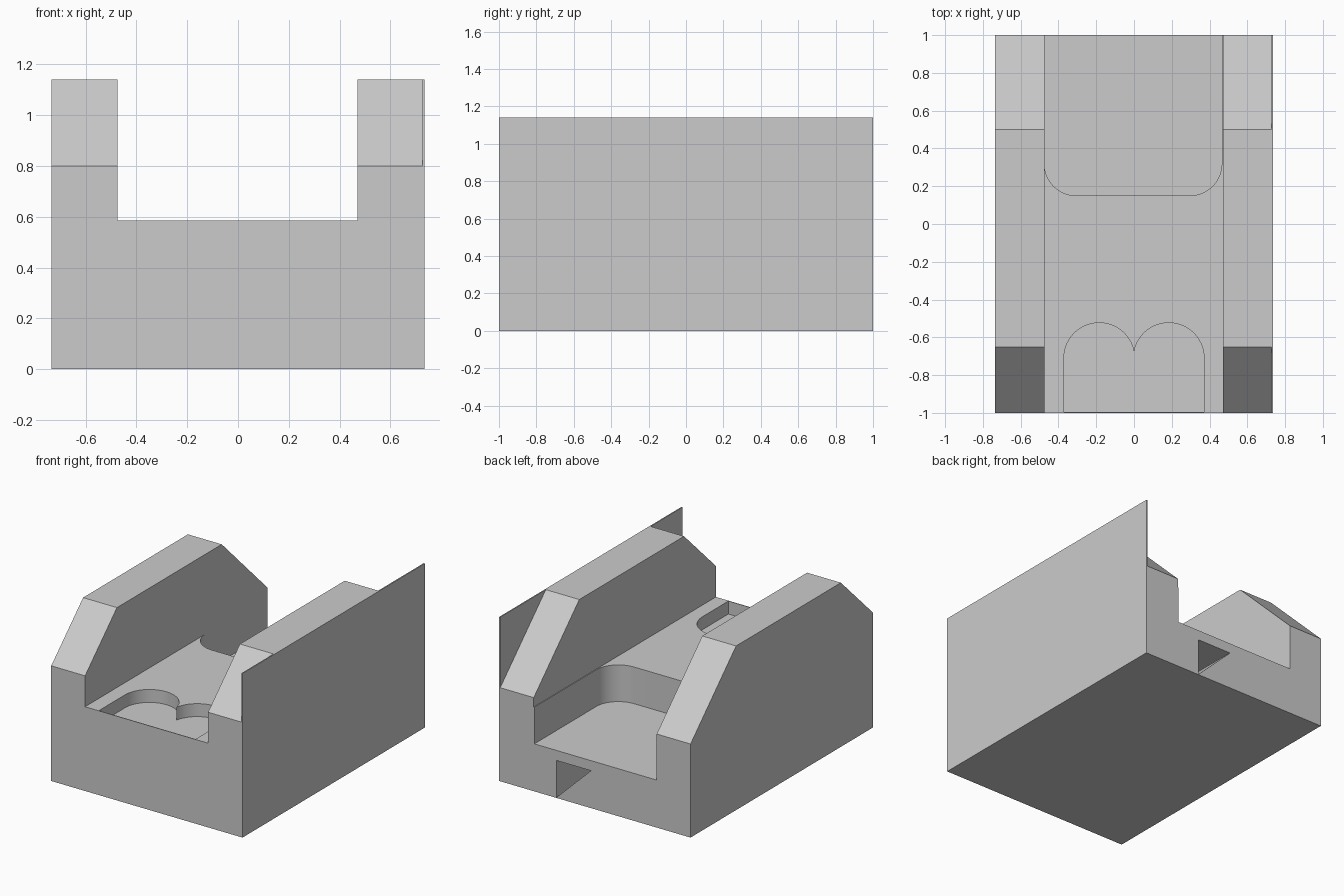
import bpy, bmesh, math
from mathutils import Vector

if "Cube" in bpy.data.objects:
    bpy.data.objects.remove(bpy.data.objects["Cube"])


def prism(name, points, offset):
    """Solid made by extruding a closed planar profile along offset."""
    bm = bmesh.new()
    face = bm.faces.new([bm.verts.new(p) for p in points])
    top = bmesh.ops.extrude_face_region(bm, geom=[face])
    verts = [g for g in top["geom"] if isinstance(g, bmesh.types.BMVert)]
    bmesh.ops.translate(bm, verts=verts, vec=Vector(offset))
    bmesh.ops.recalc_face_normals(bm, faces=bm.faces)
    mesh = bpy.data.meshes.new(name)
    bm.to_mesh(mesh)
    bm.free()
    obj = bpy.data.objects.new(name, mesh)
    bpy.context.collection.objects.link(obj)
    return obj


def arc(cx, cy, r, a0, a1, n=16):
    angles = [math.radians(a0 + (a1 - a0) * i / n) for i in range(n + 1)]
    return [(cx + r * math.cos(a), cy + r * math.sin(a)) for a in angles]


def plan_prism(name, outline, z0, z1):
    return prism(name, [(x, y, z0) for x, y in outline], (0, 0, z1 - z0))


def rect(x0, x1, y0, y1):
    return [(x0, y0), (x1, y0), (x1, y1), (x0, y1)]


# Body: side profile with front and back slopes, extruded across the width
W, SKIN, TOP = 0.735, 0.727, 1.14
side = [(-1, 0), (1, 0), (1, 0.65), (0.5, TOP), (-0.65, TOP), (-1, 0.8)]
body = prism("body", [(-W, y, z) for y, z in side], (W + SKIN, 0, 0))

# Long channel between the side walls
LEFT, RIGHT, FLOOR = -0.475, 0.47, 0.585
channel = plan_prism("channel_cutter", rect(LEFT, RIGHT, -1.2, 1.2), FLOOR, 1.5)

# Deep back pocket with rounded inner corners
r, y0, pr = 0.17, 0.15, 0.465
outline = [(pr, 1.2), (LEFT, 1.2)]
outline += arc(LEFT + r, y0 + r, r, 180, 270)
outline += arc(pr - r, y0 + r, r, 270, 360)
back_pocket = plan_prism("back_pocket_cutter", outline, 0.33, 0.8)

# Shallow front pocket with two round lobes meeting in a cusp
r, cx, cy = 0.187, 0.184, -0.71
cusp = math.degrees(math.acos(cx / r))
outline = [(-cx - r, -0.995), (cx + r, -0.995)]
outline += arc(cx, cy, r, 0, 180 - cusp, 28)
outline += arc(-cx, cy, r, cusp, 180, 28)[1:]
front_pocket = plan_prism("front_pocket_cutter", outline, 0.495, 0.8)

# Triangular socket in the back face
tri = [(0.295, 0.26), (0.03, 0.26), (0.295, 0.003)]
socket = prism("socket_cutter", [(x, 1.1, z) for x, z in tri], (0, -0.6, 0))

bpy.context.view_layer.objects.active = body
for cutter in (channel, back_pocket, front_pocket, socket):
    mod = body.modifiers.new(cutter.name, "BOOLEAN")
    mod.operation, mod.solver, mod.object = "DIFFERENCE", "EXACT", cutter
    bpy.ops.object.modifier_apply(modifier=mod.name)
    bpy.data.objects.remove(cutter)

# Smooth the rounded pocket walls, keep other edges sharp
body.select_set(True)
bpy.ops.object.shade_smooth_by_angle(angle=math.radians(30))

# Thin full-height plate on the right side
plate = plan_prism("side_plate", rect(SKIN, W, -1, 1), 0, TOP)
